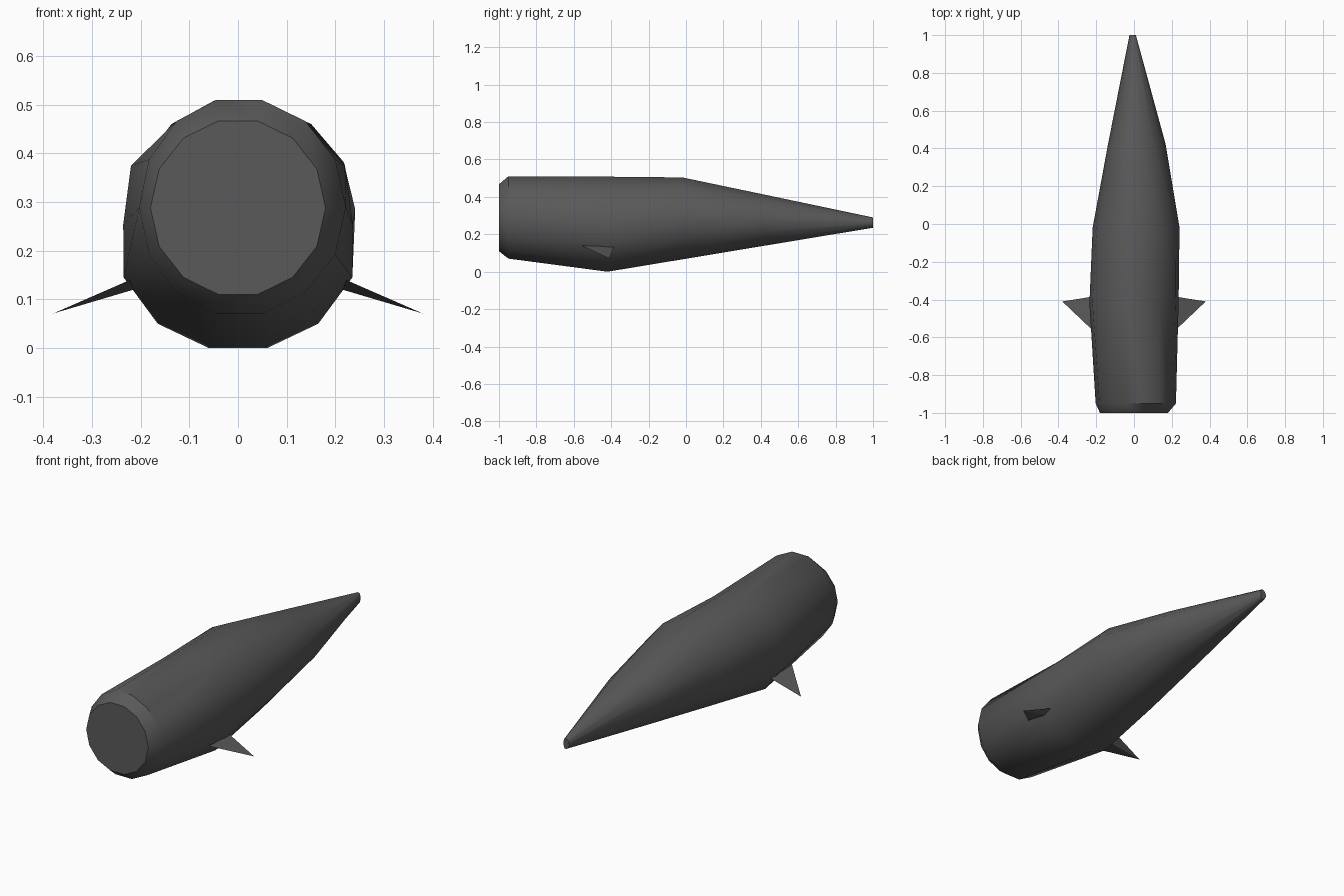
import bpy, bmesh, math

if "Cube" in bpy.data.objects:
    bpy.data.objects.remove(bpy.data.objects["Cube"])

grey = bpy.data.materials.new("dark grey")
grey.diffuse_color = (0.1, 0.1, 0.102, 1)
grey.use_nodes = True
grey.node_tree.nodes["Principled BSDF"].inputs["Base Color"].default_value = grey.diffuse_color


def finish(name, bm, smooth=True):
    bmesh.ops.recalc_face_normals(bm, faces=bm.faces)
    mesh = bpy.data.meshes.new(name)
    bm.to_mesh(mesh)
    bm.free()
    mesh.materials.append(grey)
    ob = bpy.data.objects.new(name, mesh)
    bpy.context.collection.objects.link(ob)
    bpy.ops.object.select_all(action='DESELECT')
    ob.select_set(True)
    bpy.context.view_layer.objects.active = ob
    if smooth:
        bpy.ops.object.shade_smooth_by_angle(angle=math.radians(40))
    return ob


def oval(y, bottom, top, left, right, n=14):
    """Ring with flat top and bottom edges, starting at the lower right."""
    mid, half = (bottom + top) / 2, (top - bottom) / 2 / math.cos(math.pi / n)
    ring = []
    for i in range(n):
        a = (i + 0.5) * 2 * math.pi / n
        s = math.sin(a)
        ring.append((s * (right if s > 0 else left), y, mid - half * math.cos(a)))
    return ring


# fuller belly section, mirrored left to right
belly = [(.06, 0), (.165, .05), (.235, .145), (.236, .254), (.22, .375), (.135, .455), (.05, .508)]
belly_ring = [(x, -.42, z) for x, z in belly] + [(-x, -.42, z) for x, z in reversed(belly)]

# tapered body lofted through its sections
rings = [
    oval(-1, .11, .467, .18, .18),
    oval(-.95, .07, .51, .203, .222),
    belly_ring,
    oval(-.02, .066, .504, .219, .241),
    oval(.42, .139, .412, .138, .168),
    oval(1, .235, .29, .024, .01),
]
bm = bmesh.new()
loops = [[bm.verts.new(p) for p in r] for r in rings]
for a, b in zip(loops, loops[1:]):
    for i in range(14):
        j = (i + 1) % 14
        bm.faces.new((a[i], a[j], b[j], b[i]))
bm.faces.new(loops[0])
bm.faces.new(loops[-1])
finish("body", bm)

# small swept fins on each side
for name, s in (("right_fin", 1), ("left_fin", -1)):
    bm = bmesh.new()
    root_front, root_back, root_low, tip = [bm.verts.new((s * x, y, z)) for x, y, z in (
        (.222, -.56, .14), (.222, -.385, .133), (.215, -.44, .12), (.38, -.41, .071))]
    for f in ((root_front, root_back, tip), (root_back, root_low, tip),
              (root_low, root_front, tip), (root_front, root_low, root_back)):
        bm.faces.new(f)
    finish(name, bm, smooth=False)
